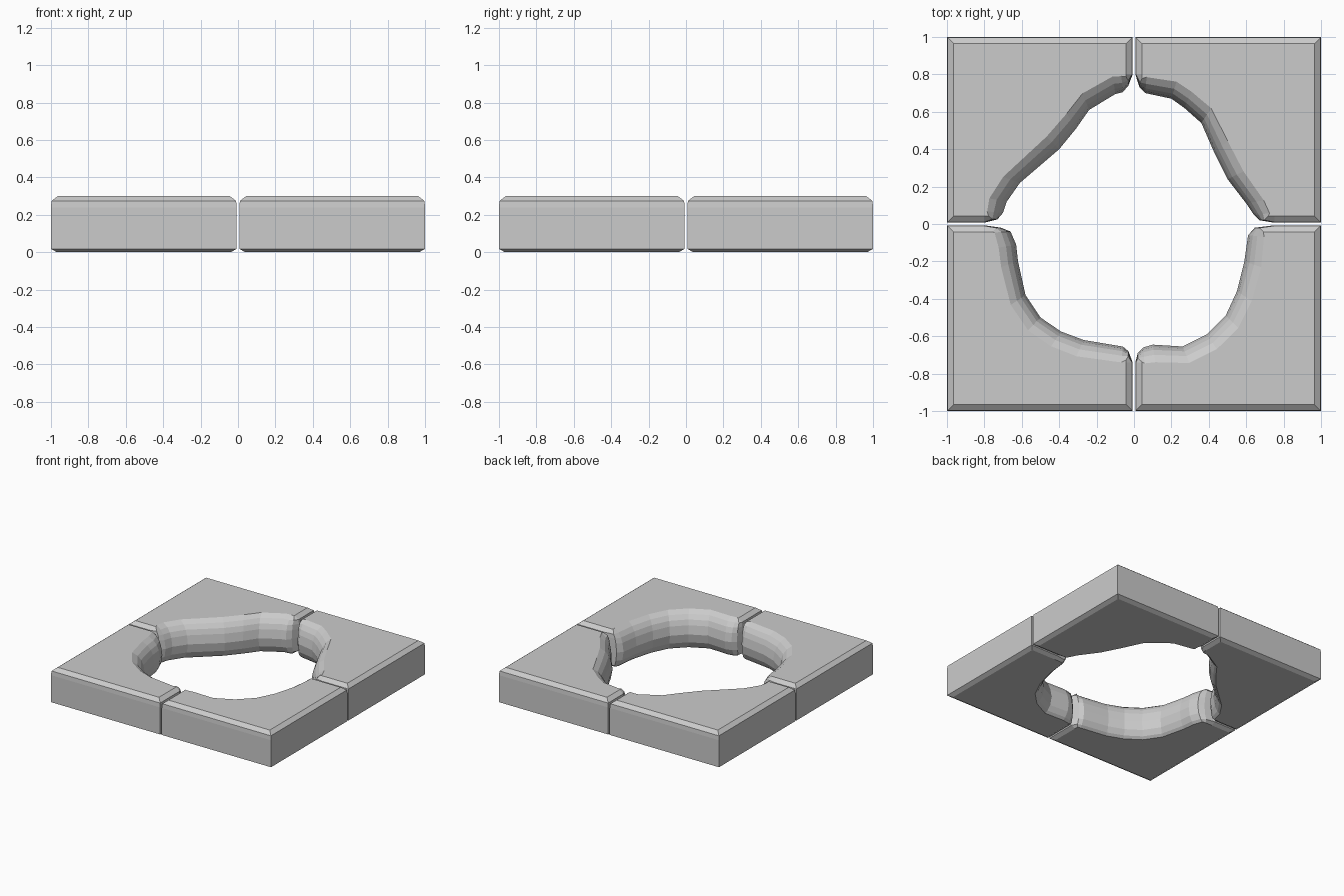
import bpy, bmesh
from mathutils import Vector

if "Cube" in bpy.data.objects:
    bpy.data.objects.remove(bpy.data.objects["Cube"])

GAP = 0.007   # half width of the joint between blocks

# Levels: height, chamfer inset of the straight sides, rounding of the worn hole edge
LEVELS = [(0.0, 0.032, 0.055), (0.018, 0.0, 0.035), (0.06, 0.0, 0.012),
          (0.13, 0.0, 0.0), (0.20, 0.0, 0.012), (0.24, 0.0, 0.028),
          (0.274, 0.003, 0.055), (0.30, 0.036, 0.095)]

# Worn inner edge of each corner block, from the x = 0 joint to the y = 0 joint
BLOCKS = {
    "back_left_stone": (-1, 1, [
        (.01, .80), (.03, .74), (.06, .705), (.10, .695), (.24, .61), (.31, .51),
        (.40, .40), (.61, .22), (.68, .12), (.70, .06), (.73, .025), (.80, .01)]),
    "back_right_stone": (1, 1, [
        (.01, .80), (.03, .73), (.06, .70), (.20, .67), (.27, .62), (.36, .54),
        (.43, .38), (.50, .24), (.60, .11), (.64, .05), (.67, .02), (.75, .01)]),
    "front_right_stone": (1, -1, [
        (.01, .74), (.02, .69), (.05, .66), (.10, .645), (.26, .655), (.39, .59),
        (.49, .49), (.55, .36), (.59, .20), (.61, .06), (.645, .02), (.75, .01)]),
    "front_left_stone": (-1, -1, [
        (.01, .74), (.03, .68), (.06, .655), (.27, .62), (.39, .575), (.50, .50),
        (.58, .38), (.62, .20), (.63, .11), (.66, .04), (.71, .02), (.80, .01)]),
}


def clamp(v, inset):
    return min(max(v, GAP + inset), 1 - inset)


def build_block(name, sx, sy, curve):
    bm = bmesh.new()
    n = len(curve)
    rings = []
    for z, inset, rounding in LEVELS:
        ring = []
        # Hole edge, pushed outward for the rounding and easing off at the joints
        for i, (x, y) in enumerate(curve):
            k = min(i, n - 1 - i)
            p = Vector((x, y))
            p += p.normalized() * rounding * (0.0, 0.5, 0.9)[k] if k < 3 else p.normalized() * rounding
            if k == 0:
                p = Vector((GAP, y)) if i == 0 else Vector((x, GAP))
            ring.append((clamp(p.x, inset), clamp(p.y, inset)))
        # Straight outer sides
        ring += [(clamp(x, inset), clamp(y, inset)) for x, y in ((1, 0), (1, 1), (0, 1))]
        rings.append([bm.verts.new((sx * x, sy * y, z)) for x, y in ring])
    for a, b in zip(rings, rings[1:]):
        for i in range(len(a)):
            j = (i + 1) % len(a)
            bm.faces.new((a[i], a[j], b[j], b[i]))
    bm.faces.new(rings[0])
    bm.faces.new(rings[-1])
    bmesh.ops.recalc_face_normals(bm, faces=bm.faces)
    mesh = bpy.data.meshes.new(name)
    bm.to_mesh(mesh)
    bm.free()
    bpy.context.collection.objects.link(bpy.data.objects.new(name, mesh))


for block_name, (sx, sy, curve) in BLOCKS.items():
    build_block(block_name, sx, sy, curve)
